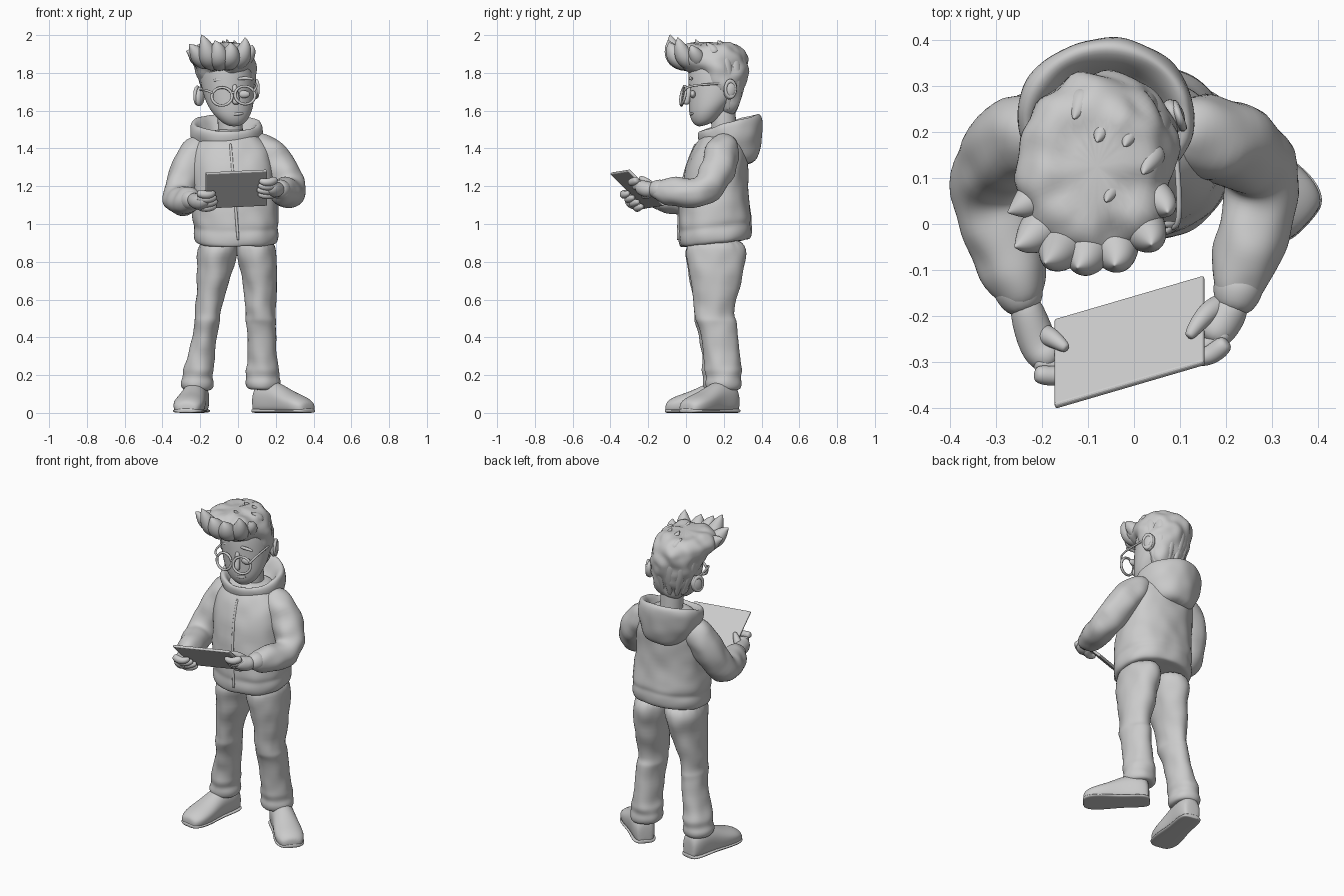
import bpy, bmesh, math
from mathutils import Vector as V


def make(name, verts, faces, sub=2):
    me = bpy.data.meshes.new(name)
    me.from_pydata([tuple(v) for v in verts], [], faces)
    bm = bmesh.new()
    bm.from_mesh(me)
    bmesh.ops.recalc_face_normals(bm, faces=bm.faces)
    bm.to_mesh(me)
    bm.free()
    ob = bpy.data.objects.new(name, me)
    bpy.context.collection.objects.link(ob)
    for p in me.polygons:
        p.use_smooth = bool(sub)
    if sub:
        m = ob.modifiers.new("smooth", 'SUBSURF')
        m.levels = m.render_levels = sub
    return ob


def loft(name, rings, sub=2):
    n = len(rings[0])
    faces = [[k * n + i, k * n + (i + 1) % n, (k + 1) * n + (i + 1) % n, (k + 1) * n + i]
             for k in range(len(rings) - 1) for i in range(n)]
    faces += [list(range(n))[::-1], [(len(rings) - 1) * n + i for i in range(n)]]
    return make(name, [p for r in rings for p in r], faces, sub)


def ell(z, cx, cy, rx, ry, tilt=0.0, n=20, p=1.0):
    # horizontal ellipse; tilt raises its back and lowers its front, p < 1 squares it
    pts = []
    for i in range(n):
        c, s = math.cos(2 * math.pi * i / n), math.sin(2 * math.pi * i / n)
        c, s = math.copysign(abs(c) ** p, c), math.copysign(abs(s) ** p, s)
        pts.append(V((cx + rx * c, cy + ry * s, z + tilt * ry * s)))
    return pts


def tube(name, pts, n=12, sub=2):
    # round body along a path of (x, y, z, radius) with rounded ends
    P = [V(p[:3]) for p in pts]
    R = [p[3] for p in pts]
    d0, d1 = (P[0] - P[1]).normalized(), (P[-1] - P[-2]).normalized()
    P = [P[0] + d0 * R[0] * .6] + P + [P[-1] + d1 * R[-1] * .6]
    R = [R[0] * .6] + R + [R[-1] * .6]
    rings, a = [], None
    for i, p in enumerate(P):
        t = (P[min(i + 1, len(P) - 1)] - P[max(i - 1, 0)]).normalized()
        a = a or t.orthogonal()
        a = (a - t * a.dot(t)).normalized()
        b = t.cross(a)
        rings.append([p + (a * math.cos(w) + b * math.sin(w)) * R[i]
                      for w in (2 * math.pi * k / n for k in range(n))])
    return loft(name, rings, sub)


def ball(name, loc, scale, rot=(0, 0, 0)):
    bpy.ops.mesh.primitive_uv_sphere_add(segments=24, ring_count=14, location=loc, rotation=rot)
    ob = bpy.context.object
    ob.name, ob.scale = name, scale
    bpy.ops.object.shade_smooth()


def ring(name, loc, rot, major, minor, scale):
    bpy.ops.mesh.primitive_torus_add(location=loc, rotation=rot, major_radius=major, minor_radius=minor,
                                     major_segments=32, minor_segments=8)
    ob = bpy.context.object
    ob.name, ob.scale = name, scale
    bpy.ops.object.shade_smooth()


def crease(ob, strength=.018, size=.09):
    # soft uneven folds
    tex = bpy.data.textures.new("folds", 'CLOUDS')
    tex.noise_scale, tex.noise_depth = size, 0
    m = ob.modifiers.new("folds", 'DISPLACE')
    m.texture, m.strength, m.mid_level, m.texture_coords = tex, strength, .5, 'GLOBAL'


# Hoodie body with gathered hem
crease(loft("hoodie_body", [ell(*r, p=.9) for r in [
    (.90, -.01, .155, .19, .165, .1), (.895, -.01, .155, .222, .19, .12),
    (.95, -.01, .155, .232, .2, .12), (.985, -.01, .155, .222, .19, .12),
    (1.01, -.01, .155, .236, .2, .1), (1.08, -.015, .15, .232, .188, .05),
    (1.18, -.02, .15, .222, .178, 0), (1.30, -.03, .165, .228, .168, 0),
    (1.39, -.035, .18, .218, .15, 0), (1.45, -.04, .195, .18, .125, 0),
    (1.49, -.04, .2, .11, .1, 0), (1.50, -.04, .2, .07, .07, 0)]]), .012)
tube("zip", [(-.04, .05, 1.42, .008), (-.03, -.002, 1.3, .008), (-.02, -.028, 1.17, .008),
             (-.01, -.037, 1.06, .008), (0, -.042, .92, .008)], 8, 1)

# Folded-back hood
crease(loft("hood", [ell(*r) for r in [
    (1.31, -.05, .255, .08, .085, .05), (1.335, -.05, .25, .14, .135, 0), (1.41, -.055, .24, .178, .162, .08),
    (1.475, -.06, .235, .197, .172, .2), (1.525, -.06, .23, .195, .175, .27),
    (1.545, -.06, .225, .175, .155, .3), (1.515, -.06, .22, .145, .125, .3),
    (1.44, -.05, .21, .11, .1, .2)]]), .012)

# Trouser legs with knee folds and turn-ups
legs = {"left": [(.93, -.10, .155, .1, .15), (.84, -.11, .155, .112, .16), (.76, -.12, .15, .096, .14),
                 (.62, -.15, .145, .074, .115), (.52, -.16, .14, .064, .098), (.49, -.162, .148, .072, .105),
                 (.46, -.165, .152, .066, .096), (.36, -.185, .168, .068, .094), (.26, -.205, .178, .074, .09),
                 (.225, -.21, .185, .087, .102), (.19, -.215, .185, .076, .09), (.16, -.215, .185, .09, .103),
                 (.125, -.215, .185, .082, .094), (.12, -.215, .18, .06, .07)],
        "right": [(.93, .09, .155, .1, .15), (.84, .1, .16, .112, .165), (.76, .108, .16, .098, .145),
                  (.62, .12, .155, .085, .12), (.52, .12, .15, .076, .102), (.49, .122, .158, .085, .11),
                  (.46, .122, .165, .079, .1), (.36, .127, .182, .078, .098), (.26, .13, .195, .08, .09),
                  (.225, .13, .2, .093, .103), (.19, .13, .2, .084, .09), (.16, .13, .2, .095, .103),
                  (.125, .13, .2, .087, .094), (.12, .13, .2, .06, .07)]}
for side, rows in legs.items():
    crease(loft(side + "_trouser_leg", [ell(*r) for r in rows]), .014)


# Shoes: vertical sections from heel to toe
def shoe(side, heel, toe):
    h, t = V((*heel, 0)), V((*toe, 0))
    d = t - h
    w = d.normalized().cross(V((0, 0, 1)))

    def section(f, hw, ht, n=16):
        pts = []
        for i in range(n):
            c, s = math.cos(2 * math.pi * i / n), math.sin(2 * math.pi * i / n)
            if s < 0:
                s = -abs(s) ** .5
                c = math.copysign(abs(c) ** .6, c)
            pts.append(h + d * f + w * hw * c + V((0, 0, ht * (.5 + .5 * s))))
        return pts
    loft(side + "_shoe", [section(*q) for q in [
        (0, .035, .1), (.03, .055, .15), (.15, .068, .17), (.35, .068, .17), (.5, .073, .145),
        (.68, .083, .112), (.85, .083, .092), (.96, .066, .07), (1.0, .04, .05)]])
    loft(side + "_sole", [section(*q) for q in [
        (-.01, .035, .025), (.02, .06, .025), (.15, .072, .025), (.4, .067, .025), (.7, .086, .025),
        (.87, .085, .025), (.97, .067, .025), (1.008, .04, .025)]])


shoe("left", (-.205, .275), (-.275, -.105))
shoe("right", (.1, .255), (.375, .0))

# Sleeves and cuffs
crease(tube("left_sleeve", [
    (-.17, .2, 1.4, .085), (-.24, .195, 1.36, .1), (-.275, .165, 1.27, .094), (-.31, .125, 1.18, .09),
    (-.316, .065, 1.125, .086), (-.295, 0, 1.12, .082), (-.275, -.06, 1.12, .074),
    (-.262, -.11, 1.123, .072), (-.25, -.15, 1.127, .058)], 16))
crease(tube("right_sleeve", [
    (.11, .2, 1.41, .085), (.175, .19, 1.37, .096), (.225, .17, 1.29, .096), (.272, .135, 1.205, .09),
    (.28, .065, 1.165, .085), (.266, 0, 1.165, .08), (.247, -.06, 1.17, .074),
    (.235, -.11, 1.175, .071), (.225, -.15, 1.18, .058)], 16))
tube("left_cuff", [(-.255, -.13, 1.127, .06), (-.243, -.165, 1.13, .052)])
tube("right_cuff", [(.228, -.13, 1.18, .06), (.22, -.165, 1.185, .052)])

# Tablet spanned by its width and height vectors
O, U, W = V((-.172, -.21, 1.085)), V((.325, .095, .015)), V((.0, -.188, .185))
N = U.cross(W).normalized()
tab = make("tablet", [O + U * a + W * b + N * c for c in (-.008, .008)
                      for a, b in ((0, 0), (1, 0), (1, 1), (0, 1))],
           [(0, 1, 2, 3), (4, 5, 6, 7), (0, 1, 5, 4), (1, 2, 6, 5), (2, 3, 7, 6), (3, 0, 4, 7)], 0)
bev = tab.modifiers.new("edge", 'BEVEL')
bev.width, bev.segments = .006, 3


# Hands holding the tablet edges
def hand(side, wrist, f0):
    def at(s, f, k, r):
        s = s if side == "left" else 1 - s
        return (*(O + U * s + W * f + N * k), r)
    tube(side + "_palm", [(*wrist, .04), at(-.12, f0 + .1, .015, .046), at(-.05, f0 + .22, .024, .042)])
    for i in range(4):
        f = f0 + i * .125
        tube(side + "_finger", [at(-.11, f + .02, .02, .024), at(-.02, f + .03, .036, .024),
                                at(.07, f + .03, .034, .021), at(.15 - .02 * abs(i - 1), f + .02, .022, .017)], 8)
    tube(side + "_thumb", [at(-.12, f0, 0, .03), at(-.04, f0 + .12, -.022, .026),
                           at(.03, f0 + .24, -.025, .02), at(.08, f0 + .32, -.021, .014)], 8)


hand("left", (-.235, -.18, 1.13), .1)
hand("right", (.214, -.18, 1.185), .38)

# Neck and head
tube("neck", [(-.04, .21, 1.4, .072), (-.04, .2, 1.5, .068), (-.045, .195, 1.64, .07)])
loft("head", [ell(*r) for r in [
    (1.525, -.02, .11, .035, .035, .35), (1.545, -.022, .115, .068, .068, .35),
    (1.585, -.03, .125, .1, .1, .35), (1.63, -.04, .14, .124, .127, .3), (1.69, -.05, .155, .138, .143, .1),
    (1.78, -.06, .165, .146, .157), (1.86, -.07, .165, .14, .15), (1.92, -.075, .16, .1, .1)]])
tube("nose", [(-.018, .022, 1.73, .014), (-.012, .008, 1.68, .018), (-.01, .0, 1.645, .023)], 10)
tube("lips", [(-.045, .033, 1.584, .007), (-.01, .022, 1.58, .01), (.024, .035, 1.586, .007)], 8)
for side, sx, loc, turn in (("left", -1, (-.203, .185, 1.675), -.5), ("right", 1, (.085, .235, 1.71), .35)):
    ball(side + "_ear", loc, (.024, .036, .052), (-.2, 0, turn))
    ring(side + "_ear_rim", (loc[0] + sx * .012, loc[1], loc[2] + .005), (0, math.pi / 2, turn),
         .029, .009, (1.4, .95, 1))

# Glasses, eyes and brows
for side, x, z, yaw in (("left", -.085, 1.675, -.12), ("right", .037, 1.682, .2)):
    ring(side + "_glasses_rim", (x, -.015, z), (math.pi / 2 - .2, 0, yaw), .051, .0075, (1.06, .95, 1))
    ball(side + "_eye", (x * .85, .036, z + .005), (.032, .015, .02))
    tube(side + "_brow", [(x - .04, .034, z + .085, .008), (x, .02, z + .092, .011),
                          (x + .04, .03, z + .085, .008)], 8)
tube("glasses_bridge", [(-.038, -.018, 1.692, .007), (-.024, -.024, 1.697, .007), (-.01, -.018, 1.695, .007)], 8)
tube("left_temple", [(-.136, -.01, 1.695, .007), (-.172, .0, 1.71, .007), (-.2, .17, 1.71, .006)], 8)
tube("right_temple", [(.085, -.008, 1.705, .007), (.105, .005, 1.735, .007), (.085, .22, 1.745, .006)], 8)

# Hair mass, from nape to crown
crease(loft("hair", [ell(*r) for r in [
    (1.57, -.045, .205, .06, .055), (1.62, -.045, .21, .095, .07), (1.70, -.05, .21, .132, .098),
    (1.77, -.06, .19, .152, .135), (1.82, -.07, .17, .16, .16), (1.855, -.08, .135, .17, .195),
    (1.90, -.085, .12, .17, .205), (1.935, -.083, .125, .148, .18), (1.96, -.08, .125, .09, .12)]]), .028, .07)

# Swept-up quiff along the forehead: tip position and thickness
for tx, ty, tz, k in [(-.26, .02, 1.915, .9), (-.245, -.055, 1.95, 1), (-.18, -.09, 2.0, 1.15),
                      (-.11, -.1, 1.97, 1.2), (-.03, -.095, 1.96, 1.15), (.05, -.05, 1.985, 1.1),
                      (.085, .02, 1.945, .9)]:
    dx = tx + .08
    tube("quiff_lock", [(-.08 + dx * .4, ty * .3 + .1, 1.87, .05 * k), (-.08 + dx * .6, ty * .7 + .045, 1.865, .058 * k),
                        (-.08 + dx * .8, ty + .035, 1.89, .052 * k), (tx - dx * .06, ty + .014, tz * .6 + 1.9 * .4, .03 * k),
                        (tx - .012, ty + .006, tz, .004)], 8)

# Small crown tufts and shallow back locks
for x, y, z in [(-.13, .23, 1.955), (-.08, .18, 1.97), (-.02, .17, 1.97), (.02, .11, 1.96), (-.06, .05, 1.975)]:
    tube("crown_tuft", [(x + .02, y + .04, 1.91, .035), (x + .01, y + .02, 1.937, .025), (x, y, z, .004)], 8)
for i in range(6):
    a = math.radians(15 + i * 30)
    c, s = math.cos(a), math.sin(a)
    tube("back_lock", [(-.07 + .11 * c, .175 + .105 * s, 1.87, .043), (-.065 + .115 * c, .185 + .1 * s, 1.79, .045),
                       (-.055 + .105 * c, .205 + .07 * s, 1.7, .036), (-.05 + .085 * c, .21 + .055 * s, 1.61, .012)], 8)
